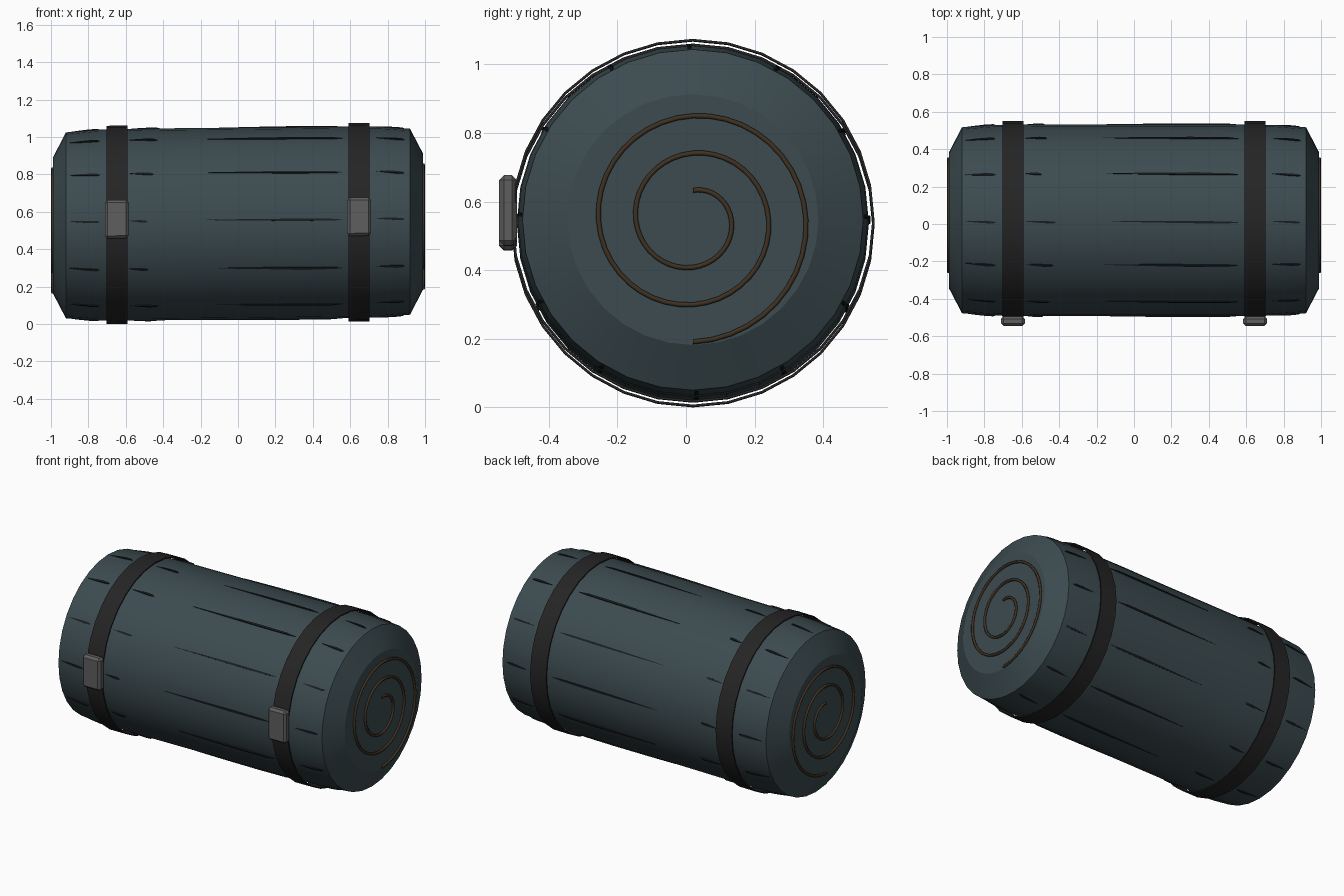
import bpy, bmesh, math, random
from mathutils import Vector

if "Cube" in bpy.data.objects:
    bpy.data.objects.remove(bpy.data.objects["Cube"])

random.seed(4)
CY, CZ, TILT = 0.02, 0.537, 0.0105   # roll axis: offset and slight rise to the right
SIDES = 32


def material(name, rgb):
    m = bpy.data.materials.new(name)
    m.diffuse_color = (*rgb, 1)
    m.use_nodes = True
    m.node_tree.nodes["Principled BSDF"].inputs["Base Color"].default_value = m.diffuse_color
    return m


CLOTH = material("slate cloth", (0.045, 0.070, 0.080))
CREASE = material("dark crease", (0.010, 0.013, 0.015))
LEATHER = material("black strap", (0.018, 0.018, 0.018))
METAL = material("grey metal", (0.110, 0.112, 0.110))
CORD = material("brown cord", (0.050, 0.031, 0.016))


def finish(name, bm, mat, angle=None):
    """Turn a bmesh built around the x axis into an object on the tilted roll axis."""
    for v in bm.verts:
        v.co += Vector((0, CY, CZ + TILT * v.co.x))
    bmesh.ops.recalc_face_normals(bm, faces=bm.faces)
    mesh = bpy.data.meshes.new(name)
    bm.to_mesh(mesh)
    bm.free()
    mesh.materials.append(mat)
    ob = bpy.data.objects.new(name, mesh)
    bpy.context.collection.objects.link(ob)
    if angle:
        bpy.ops.object.select_all(action='DESELECT')
        bpy.context.view_layer.objects.active = ob
        ob.select_set(True)
        bpy.ops.object.shade_smooth_by_angle(angle=math.radians(angle))
    return ob


def polar(x, r, a):
    return Vector((x, r * math.cos(a), r * math.sin(a)))


def lathe(bm, profile, closed=False):
    """Revolve (x, radius) points around x; open profiles get flat caps."""
    rings = [[bm.verts.new(polar(x, r, 2 * math.pi * i / SIDES)) for i in range(SIDES)]
             for x, r in profile]
    pairs = list(zip(rings, rings[1:])) + ([(rings[-1], rings[0])] if closed else [])
    for a, b in pairs:
        for i in range(SIDES):
            j = (i + 1) % SIDES
            bm.faces.new((a[i], a[j], b[j], b[i]))
    if not closed:
        bm.faces.new(rings[0])
        bm.faces.new(rings[-1])


# Rolled cloth body with chamfered ends
half = [(0.0, 0.513), (0.5, 0.513), (0.75, 0.510), (0.92, 0.497), (0.988, 0.366)]
bm = bmesh.new()
lathe(bm, [(-x, r) for x, r in reversed(half[1:])] + half)
finish("roll_body", bm, CLOTH, 25)


def body_radius(x):
    x = abs(x)
    for (x0, r0), (x1, r1) in zip(half, half[1:]):
        if x <= x1:
            return r0 + (r1 - r0) * (x - x0) / (x1 - x0)
    return half[-1][1]


# Thin tapered creases running along the cloth, twelve around
def crease(bm, x0, x1, angle):
    rings = []
    for t, w, h in ((0, 0.001, 0.000), (0.3, 0.004, 0.003), (0.65, 0.006, 0.005),
                    (0.92, 0.005, 0.004), (1, 0.001, 0.000)):
        x = x0 + (x1 - x0) * t
        r = body_radius(x)
        a = angle + 0.012 * (t - 0.5)
        da = w / r
        rings.append([bm.verts.new(polar(x, rr, aa)) for rr, aa in
                      ((r - 0.01, a - da), (r + h, a - da), (r + h, a + da), (r - 0.01, a + da))])
    for a, b in zip(rings, rings[1:]):
        for i in range(4):
            j = (i + 1) % 4
            bm.faces.new((a[i], a[j], b[j], b[i]))
    bm.faces.new(rings[0])
    bm.faces.new(rings[-1])


bm = bmesh.new()
for k in range(12):
    ang = math.radians(30 * k - 2 if 90 < 30 * k < 270 else 30 * k + 1)
    crease(bm, -0.90, -0.74, ang)
    crease(bm, -0.58, random.uniform(-0.50, -0.41), ang)
    crease(bm, random.uniform(-0.18, -0.10), 0.56, ang)
    crease(bm, 0.74, 0.89, ang)
finish("cloth_creases", bm, CREASE)

for side, label in ((-1, "left"), (1, "right")):
    cx = 0.648 * side

    # Strap band around the roll
    bm = bmesh.new()
    lathe(bm, [(cx - 0.056, 0.523), (cx + 0.056, 0.523),
               (cx + 0.056, 0.530), (cx - 0.056, 0.530)], closed=True)
    finish(label + "_strap", bm, LEATHER, 30)

    # Buckle block on the front of the strap
    bm = bmesh.new()
    bmesh.ops.create_cube(bm, size=1)
    for v in bm.verts:
        v.co = Vector((cx + v.co.x * 0.128, -0.539 + v.co.y * 0.052, 0.03 + v.co.z * 0.205))
    bmesh.ops.bevel(bm, geom=bm.edges[:], offset=0.014, segments=1, affect='EDGES')
    finish(label + "_buckle", bm, METAL)

    # Spiral cord on the end face, swept as a six-sided tube
    bm = bmesh.new()
    rings, steps, tube = [], 100, 0.008
    for s in range(steps + 1):
        q = 10 * s / steps                      # quarter turns
        a = math.pi / 2 * (1 - q)
        r = 0.085 + 0.0272 * q
        rings.append([bm.verts.new(polar(side * (0.992 + tube * math.sin(p)),
                                         r + tube * math.cos(p), a))
                      for p in (math.pi * i / 3 + math.pi / 6 for i in range(6))])
    for a, b in zip(rings, rings[1:]):
        for i in range(6):
            j = (i + 1) % 6
            bm.faces.new((a[i], a[j], b[j], b[i]))
    bm.faces.new(rings[0])
    bm.faces.new(rings[-1])
    finish(label + "_spiral_cord", bm, CORD, 65)
